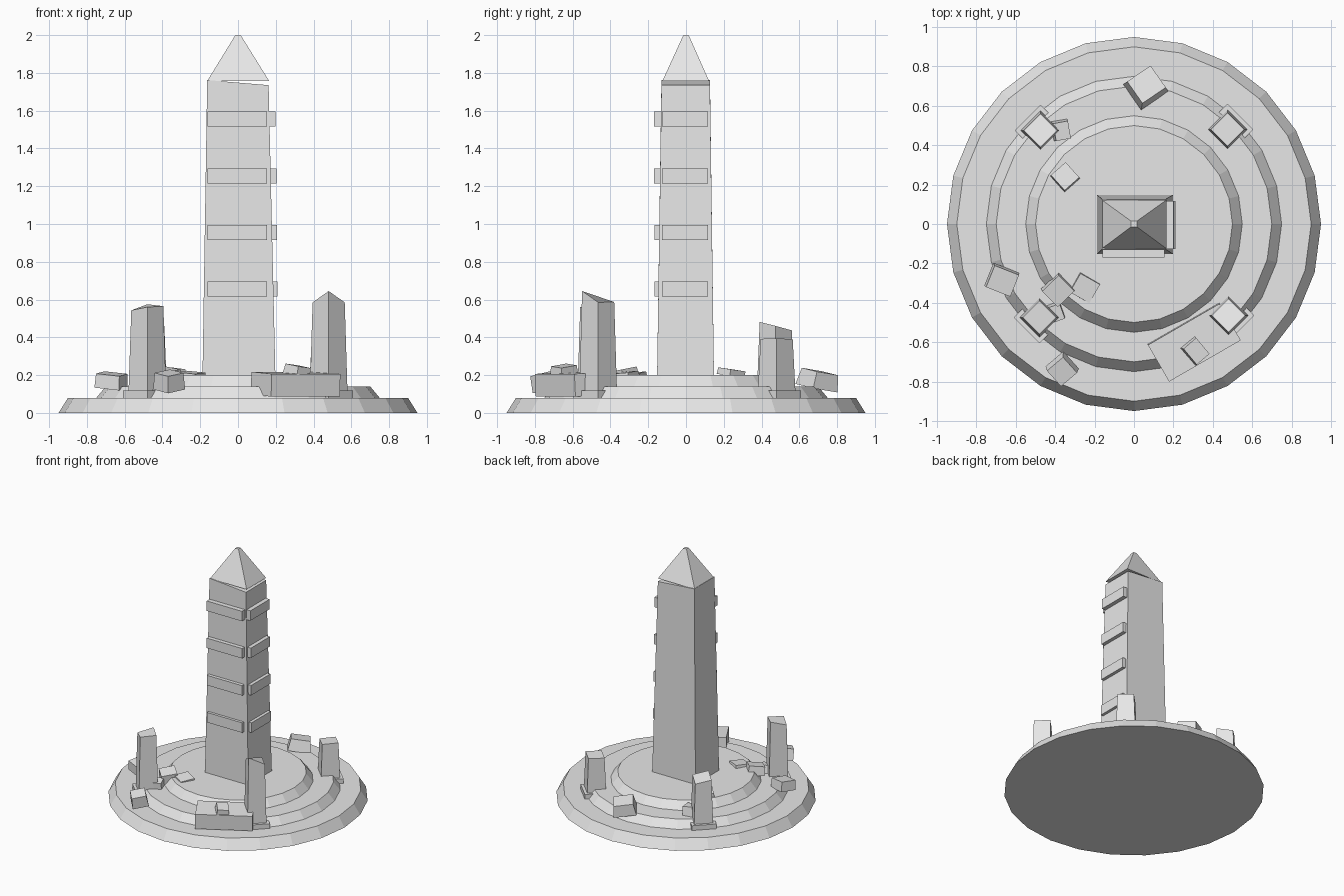
import bpy, bmesh, math
from mathutils import Matrix, Vector

if "Cube" in bpy.data.objects:
    bpy.data.objects.remove(bpy.data.objects["Cube"])

stone = bpy.data.materials.new("pale_stone")
stone.diffuse_color = (0.8, 0.8, 0.8, 1)
stone.use_nodes = True
stone.node_tree.nodes["Principled BSDF"].inputs["Base Color"].default_value = stone.diffuse_color


def finish(name, bm):
    bmesh.ops.recalc_face_normals(bm, faces=bm.faces[:])
    me = bpy.data.meshes.new(name)
    bm.to_mesh(me)
    bm.free()
    me.materials.append(stone)
    ob = bpy.data.objects.new(name, me)
    bpy.context.collection.objects.link(ob)
    return ob


def prism(name, bottom, top):
    """Closed solid between two matching rings of points."""
    bm = bmesh.new()
    b = [bm.verts.new(p) for p in bottom]
    t = [bm.verts.new(p) for p in top]
    n = len(b)
    bm.faces.new(b)
    bm.faces.new(t)
    for i in range(n):
        j = (i + 1) % n
        bm.faces.new((b[i], b[j], t[j], t[i]))
    return finish(name, bm)


def rect(x0, x1, y0, y1, z):
    zs = z if isinstance(z, tuple) else (z,) * 4
    return [(x0, y0, zs[0]), (x1, y0, zs[1]), (x1, y1, zs[2]), (x0, y1, zs[3])]


def block(name, loc, size, turn=0, tilt=(0, 0), taper=1.0):
    """Box with tapered top, tilted and turned (degrees)."""
    x, y, z = (s / 2 for s in size)
    m = (Matrix.Translation(loc) @ Matrix.Rotation(math.radians(turn), 4, 'Z')
         @ Matrix.Rotation(math.radians(tilt[0]), 4, 'X')
         @ Matrix.Rotation(math.radians(tilt[1]), 4, 'Y'))
    lo = [m @ Vector(p) for p in rect(-x, x, -y, y, -z)]
    hi = [m @ Vector(p) for p in rect(-x * taper, x * taper, -y * taper, y * taper, z)]
    return prism(name, lo, hi)


# Stepped round base
for i, (r, z0, z1) in enumerate([(0.95, 0, 0.08), (0.75, 0.08, 0.14), (0.55, 0.14, 0.20)]):
    bm = bmesh.new()
    bmesh.ops.create_cone(bm, cap_ends=True, segments=24, radius1=r, radius2=r - 0.05,
                          depth=z1 - z0, matrix=Matrix.Translation((0, 0, (z0 + z1) / 2)))
    finish(f"base_step_{i + 1}", bm)

# Obelisk shaft with a sloping top, and the capstone
prism("shaft", rect(-0.188, 0.198, -0.153, 0.148, 0.19),
      rect(-0.163, 0.162, -0.13, 0.127, (1.762, 1.735, 1.735, 1.762)))
prism("capstone", rect(-0.163, 0.165, -0.125, 0.122, 1.757),
      rect(-0.014, 0.014, -0.014, 0.014, 2.0))

# Raised bands on the front and right faces
for i in range(4):
    z = 0.655 + 0.3 * i
    xr = 0.195 - 0.0035 * i
    yf = -0.146 - 0.001 * i
    block(f"front_band_{i + 1}", (-0.003, yf, z), (0.315, 0.042, 0.08))
    block(f"right_band_{i + 1}", (xr - 0.005, -0.005, z), (0.04, 0.245, 0.08))

# Broken corner pillars: corner heights in order front, right, back, left
pillars = {
    "front_right": (0.48, -0.465, (0.645, 0.585, 0.587, 0.585)),
    "front_left": (-0.48, -0.475, (0.56, 0.565, 0.575, 0.543)),
    "back_right": (0.475, 0.48, (0.392, 0.395, 0.39, 0.385)),
    "back_left": (-0.475, 0.475, (0.482, 0.46, 0.437, 0.46)),
}
for name, (x, y, tops) in pillars.items():
    def diamond(d, zs):
        return [(x, y - d, zs[0]), (x + d, y, zs[1]), (x, y + d, zs[2]), (x - d, y, zs[3])]
    prism(name + "_pillar", diamond(0.1, (0.1,) * 4), diamond(0.085, tops))
    prism(name + "_pillar_foot", diamond(0.13, (0.08,) * 4), diamond(0.13, (0.118,) * 4))

# Fallen slab and scattered rubble
block("fallen_slab", (0.305, -0.60, 0.152), (0.42, 0.215, 0.12), 30, (3, 0))
rubble = [
    ((0.31, -0.645, 0.205), (0.10, 0.125, 0.09), 40, (8, 6), 0.85),
    ((0.062, 0.70, 0.175), (0.17, 0.16, 0.09), 35, (-8, 8), 0.85),
    ((-0.365, -0.74, 0.168), (0.12, 0.12, 0.09), 42, (10, -10), 0.9),
    ((-0.67, -0.285, 0.17), (0.14, 0.125, 0.075), -22, (6, 6), 0.95),
    ((-0.385, -0.335, 0.195), (0.125, 0.12, 0.07), 45, (8, -8), 0.95),
    ((-0.25, -0.325, 0.197), (0.12, 0.115, 0.035), -30, (4, 5), 0.95),
    ((-0.40, -0.45, 0.16), (0.08, 0.09, 0.07), 20, (8, 0), 0.9),
    ((-0.35, 0.24, 0.213), (0.105, 0.11, 0.035), 42, (-6, 6), 0.95),
    ((-0.37, 0.475, 0.17), (0.085, 0.10, 0.075), 10, (5, 6), 0.9),
]
for i, (loc, size, turn, tilt, taper) in enumerate(rubble):
    block(f"rubble_{i + 1}", loc, size, turn, tilt, taper)
